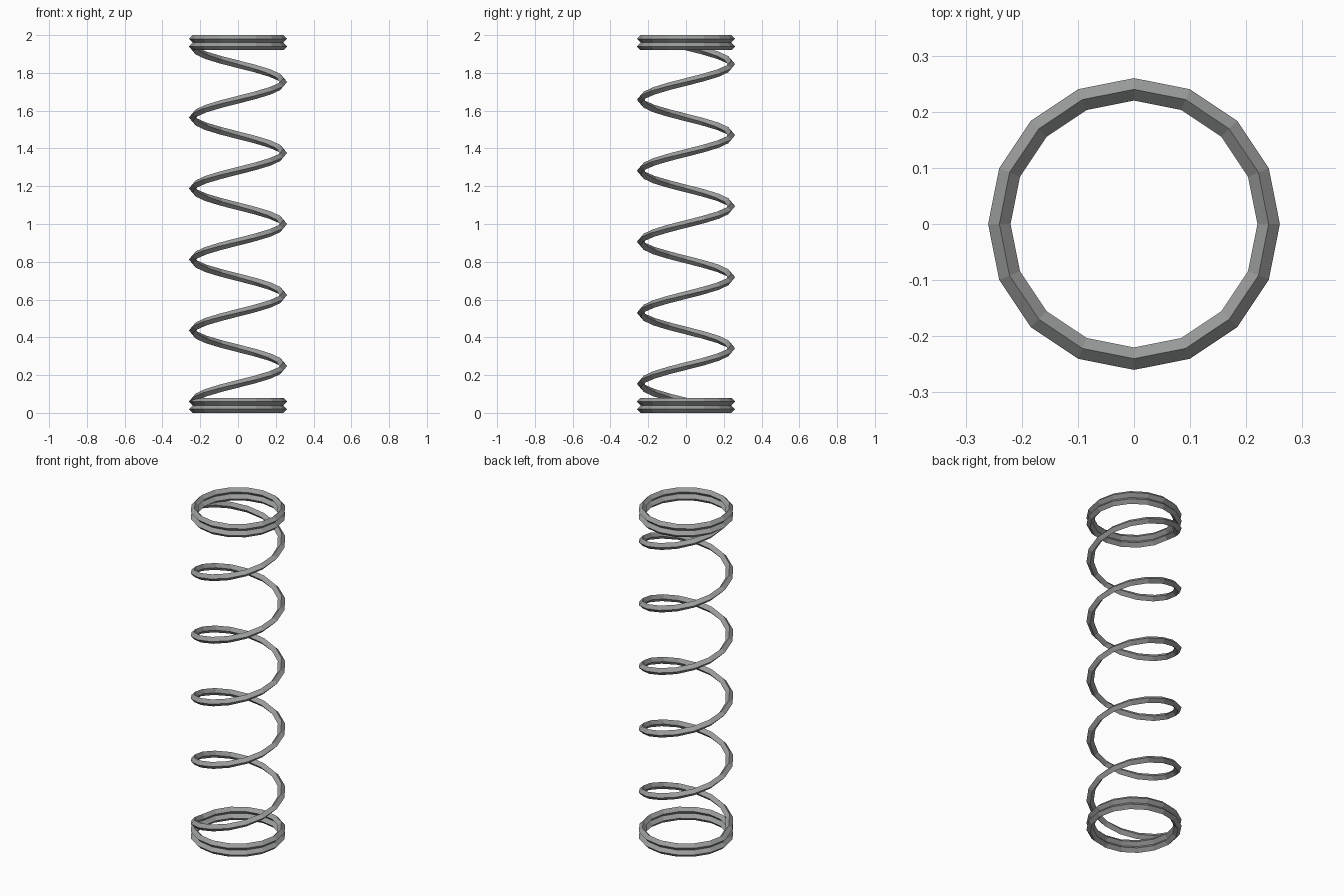
import bpy, bmesh
from math import pi, sin, cos
from mathutils import Vector

cube = bpy.data.objects.get("Cube")
if cube:
    bpy.data.objects.remove(cube, do_unlink=True)

RADIUS = 0.24    # coil centre line
WIRE = 0.02      # half diagonal of the diamond wire
SEGMENTS = 16    # per turn
TURNS = 5
LOW, HIGH = 3 * WIRE, 2 - 3 * WIRE

steel = bpy.data.materials.new("steel grey")
steel.use_nodes = True
grey = (0.33, 0.34, 0.335, 1)
steel.diffuse_color = grey
steel.node_tree.nodes["Principled BSDF"].inputs["Base Color"].default_value = grey


def sweep(name, turns, z_start, z_end, closed):
    """Sweep a four-sided wire round the z axis, starting at -x."""
    bm = bmesh.new()
    steps = SEGMENTS * turns
    rise = (z_end - z_start) / (2 * pi * turns)
    rows = []
    for i in range(steps if closed else steps + 1):
        a = pi + 2 * pi * i / SEGMENTS
        out = Vector((cos(a), sin(a), 0))
        tangent = Vector((-sin(a) * RADIUS, cos(a) * RADIUS, rise)).normalized()
        up = out.cross(tangent)
        centre = out * RADIUS + Vector((0, 0, z_start + (z_end - z_start) * i / steps))
        rows.append([bm.verts.new(centre + WIRE * d) for d in (out, up, -out, -up)])
    pairs = list(zip(rows, rows[1:]))
    if closed:
        pairs.append((rows[-1], rows[0]))
    for a, b in pairs:
        for k in range(4):
            n = (k + 1) % 4
            bm.faces.new((a[k], b[k], b[n], a[n]))
    if not closed:
        bm.faces.new(rows[0])
        bm.faces.new(rows[-1])
    bmesh.ops.recalc_face_normals(bm, faces=bm.faces)
    mesh = bpy.data.meshes.new(name)
    bm.to_mesh(mesh)
    bm.free()
    mesh.materials.append(steel)
    bpy.context.collection.objects.link(bpy.data.objects.new(name, mesh))


# Open coil
sweep("spring_coil", TURNS, LOW, HIGH, False)

# Pairs of flat end coils
for name, z in (("bottom_ring_outer", WIRE), ("bottom_ring_inner", LOW),
                ("top_ring_inner", HIGH), ("top_ring_outer", 2 - WIRE)):
    sweep(name, 1, z, z, True)
